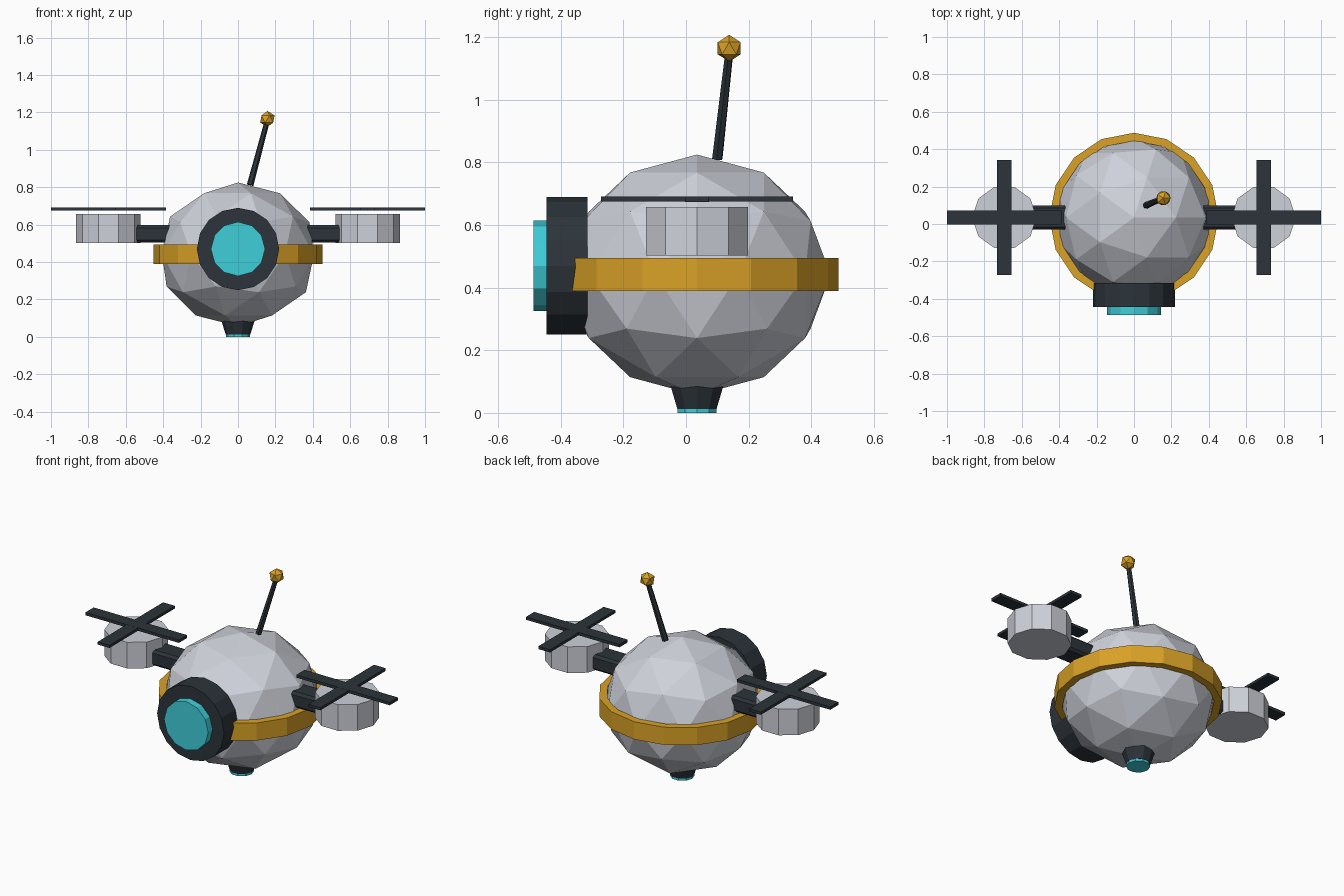
import bpy, bmesh
from math import sin, cos, tau
from mathutils import Vector, Matrix

cube = bpy.data.objects.get("Cube")
if cube:
    bpy.data.objects.remove(cube)


def material(name, rgb):
    m = bpy.data.materials.new(name)
    m.use_nodes = True
    m.diffuse_color = (*rgb, 1)
    m.node_tree.nodes["Principled BSDF"].inputs["Base Color"].default_value = (*rgb, 1)
    return m


GRAY = material("light_gray", (0.62, 0.64, 0.70))
DARK = material("charcoal", (0.025, 0.034, 0.042))
GOLD = material("amber", (0.70, 0.36, 0.02))
CYAN = material("cyan_glow", (0.05, 0.62, 0.70))
MID_Y = 0.035


def finish(name, bm, mat):
    bmesh.ops.recalc_face_normals(bm, faces=bm.faces[:])
    mesh = bpy.data.meshes.new(name)
    bm.to_mesh(mesh)
    bm.free()
    mesh.materials.append(mat)
    ob = bpy.data.objects.new(name, mesh)
    bpy.context.scene.collection.objects.link(ob)
    return ob


def ball(name, mat, centre, radius, subdivisions, squash=1):
    bm = bmesh.new()
    place = Matrix.Translation(centre) @ Matrix.Diagonal((1, 1, squash, 1))
    bmesh.ops.create_icosphere(bm, subdivisions=subdivisions, radius=radius, matrix=place)
    return finish(name, bm, mat)


def prism(name, mat, start, end, r_start, r_end, sides):
    """Flat-sided, optionally tapered cylinder from start to end."""
    start, end = Vector(start), Vector(end)
    turn = (end - start).to_track_quat('Z', 'Y')
    bm = bmesh.new()
    rings = []
    for c, r in ((start, r_start), (end, r_end)):
        rings.append([bm.verts.new(c + turn @ Vector((r * cos(tau * i / sides), r * sin(tau * i / sides), 0)))
                      for i in range(sides)])
    for ring in rings:
        bm.faces.new(ring)
    for i in range(sides):
        j = (i + 1) % sides
        bm.faces.new((rings[0][i], rings[0][j], rings[1][j], rings[1][i]))
    return finish(name, bm, mat)


def box(name, mat, centre, size):
    bm = bmesh.new()
    bmesh.ops.create_cube(bm, size=1, matrix=Matrix.Translation(centre) @ Matrix.Diagonal((*size, 1)))
    return finish(name, bm, mat)


def hoop(name, mat, z_low, z_high, r_in, r_out, sides):
    """Rectangular profile swept around the vertical axis."""
    profile = ((r_in, z_low), (r_out, z_low), (r_out, z_high), (r_in, z_high))
    bm = bmesh.new()
    loops = [[bm.verts.new((r * cos(tau * i / sides), MID_Y + r * sin(tau * i / sides), z))
              for r, z in profile] for i in range(sides)]
    for i in range(sides):
        a, b = loops[i], loops[(i + 1) % sides]
        for k in range(4):
            n = (k + 1) % 4
            bm.faces.new((a[k], b[k], b[n], a[n]))
    return finish(name, bm, mat)


# Body and equator band
ball("body", GRAY, (0, MID_Y, 0.441), 0.427, 2, 0.9)
hoop("equator_band", GOLD, 0.39, 0.495, 0.41, 0.453, 16)

# Front eye
prism("eye_housing", DARK, (0, -0.315, 0.47), (0, -0.445, 0.47), 0.22, 0.22, 16)
prism("eye_lens", CYAN, (0, -0.4, 0.47), (0, -0.487, 0.47), 0.145, 0.145, 12)

# Thruster below
prism("thruster", DARK, (0, MID_Y, 0.013), (0, MID_Y, 0.11), 0.066, 0.096, 10)
prism("thruster_glow", CYAN, (0, MID_Y, 0), (0, MID_Y, 0.02), 0.065, 0.065, 10)

# Antenna
prism("antenna_rod", DARK, (0.065, 0.1, 0.812), (0.155, 0.138, 1.15), 0.018, 0.014, 6)
ball("antenna_tip", GOLD, (0.157, 0.138, 1.165), 0.043, 1)

# Rotor arms, pods and crossed blades on both sides
for side, s in (("left", 1), ("right", -1)):
    x = 0.693 * s
    arm = box(side + "_arm", DARK, (0.44 * s, MID_Y, 0.551), (0.26, 0.13, 0.092))
    bevel = arm.modifiers.new("bevel", 'BEVEL')
    bevel.width = 0.014
    bevel.segments = 1
    prism(side + "_pod", GRAY, (x, MID_Y, 0.503), (x, MID_Y, 0.658), 0.172, 0.172, 10)
    box(side + "_blade_across", DARK, (x, MID_Y, 0.683), (0.614, 0.077, 0.017))
    box(side + "_blade_along", DARK, (x, MID_Y, 0.683), (0.077, 0.614, 0.016))
